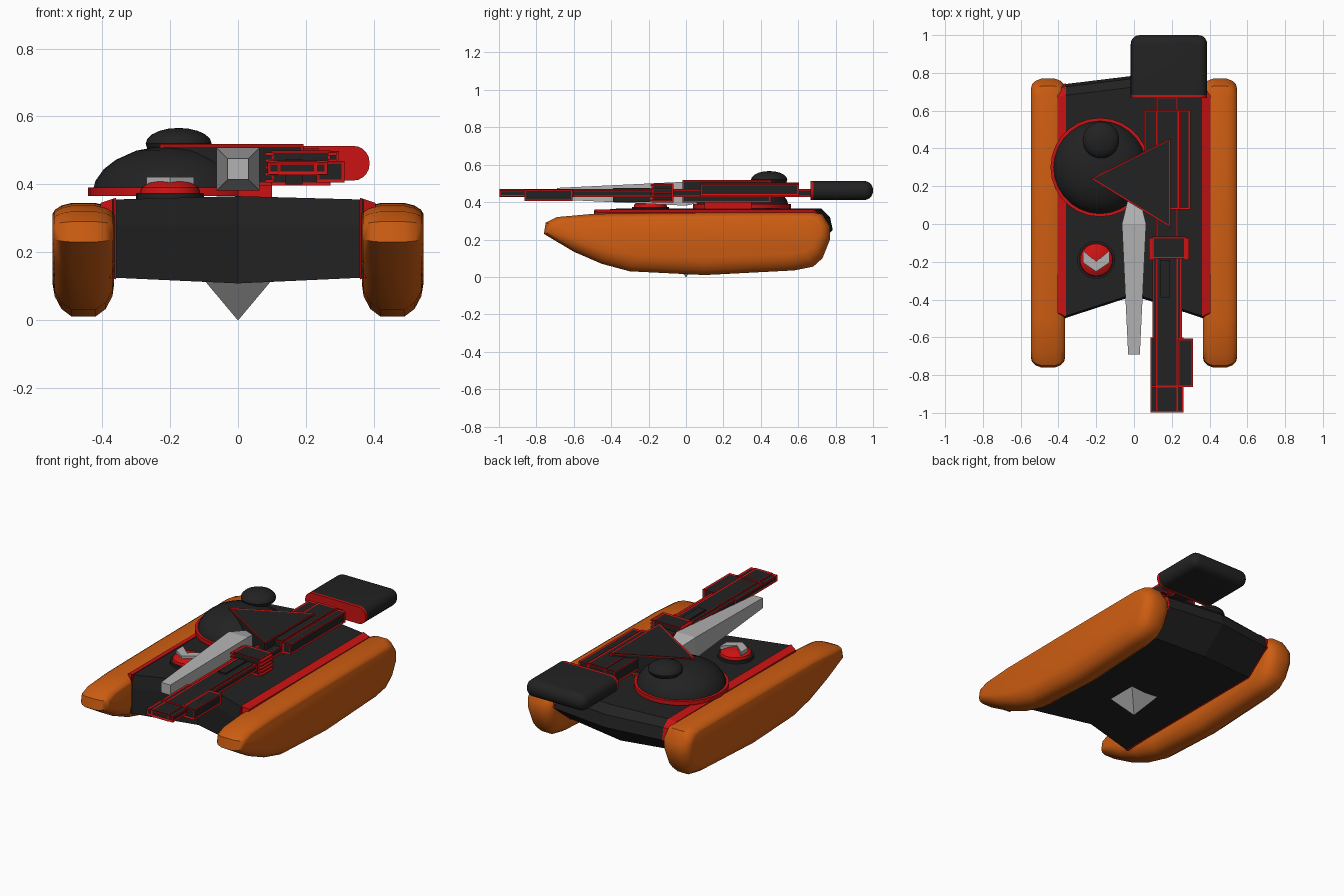
import bpy, bmesh, math
from mathutils import Vector

old = bpy.data.objects.get("Cube")
if old:
    bpy.data.objects.remove(old, do_unlink=True)


def material(name, rgb):
    m = bpy.data.materials.new(name)
    m.use_nodes = True
    m.diffuse_color = (*rgb, 1)
    node = next(n for n in m.node_tree.nodes if n.type == 'BSDF_PRINCIPLED')
    node.inputs["Base Color"].default_value = (*rgb, 1)
    return m


BLACK = material("charcoal black", (0.016, 0.016, 0.016))
RED = material("trim red", (0.6, 0.006, 0.006))
ORANGE = material("track orange", (0.62, 0.11, 0.006))
GREY = material("light grey", (0.45, 0.45, 0.45))


def finish(name, bm, mats, smooth=None):
    bmesh.ops.remove_doubles(bm, verts=bm.verts, dist=0.0001)
    bmesh.ops.recalc_face_normals(bm, faces=bm.faces)
    mesh = bpy.data.meshes.new(name)
    bm.to_mesh(mesh)
    bm.free()
    ob = bpy.data.objects.new(name, mesh)
    bpy.context.collection.objects.link(ob)
    for m in mats:
        mesh.materials.append(m)
    if smooth:
        bpy.ops.object.select_all(action='DESELECT')
        ob.select_set(True)
        bpy.context.view_layer.objects.active = ob
        bpy.ops.object.shade_smooth_by_angle(angle=math.radians(smooth))
    return ob


def loft(name, rings, mat, smooth=None):
    """Skin a row of equal point rings and cap both ends."""
    bm = bmesh.new()
    rows = [[bm.verts.new(p) for p in ring] for ring in rings]
    n = len(rows[0])
    for a, b in zip(rows, rows[1:]):
        for i in range(n):
            j = (i + 1) % n
            bm.faces.new((a[i], a[j], b[j], b[i]))
    bm.faces.new(rows[0])
    bm.faces.new(rows[-1])
    return finish(name, bm, [mat], smooth)


def prism(name, outline, z0, z1, mat):
    return loft(name, [[(x, y, z) for x, y in outline] for z in (z0, z1)], mat)


def rect(x0, x1, y0, y1):
    return [(x0, y0), (x1, y0), (x1, y1), (x0, y1)]


def trimmed(name, outline, z0, z1, width=0.011):
    """Black prism with thin red bars along its edges."""
    prism(name, outline, z0, z1, BLACK)
    trim = prism(name + "_trim", outline, z0, z1, RED)
    wire = trim.modifiers.new("edges", 'WIREFRAME')
    wire.thickness = width
    wire.offset = 0


def lathe(name, cx, cy, profile, mat, smooth=35, n=28):
    rings = [[(cx + max(r, 0.0005) * math.cos(math.tau * i / n),
               cy + max(r, 0.0005) * math.sin(math.tau * i / n), z)
              for i in range(n)] for r, z in profile]
    return loft(name, rings, mat, smooth)


# Tracks: side outline lofted across the width with shrunken ends
TRACK = [(-.76, .23), (-.75, .29), (-.69, .32), (-.5, .337), (0, .343),
         (.68, .345), (.73, .335), (.77, .27), (.77, .2), (.73, .1), (.68, .055),
         (.58, .035), (.1, .01), (-.3, .03), (-.45, .07), (-.6, .135)]
SECTIONS = [(.365, .93, .62), (.37, .96, .76), (.39, .985, .91), (.42, 1, 1),
            (.49, 1, 1), (.52, .985, .91), (.54, .96, .76), (.546, .93, .62)]
for side, label in ((1, "left"), (-1, "right")):
    loft(label + "_track",
         [[(side * x, y * sy, .26 + (z - .26) * sz) for y, z in TRACK]
          for x, sy, sz in SECTIONS], ORANGE, 40)


# Hull: notched front, sloping tail, with red flank plates
def hull_ring(x, front, back, top, bottom):
    pts = [(front + .01, top), (front, .28), (front, bottom), (back - .16, bottom),
           (back, .25), (back - .015, .32), (back - .06, top)]
    return [(x, y, z) for y, z in pts]


loft("hull", [hull_ring(-.37, -.5, .74, .355, .125),
              hull_ring(0, -.38, .785, .365, .108),
              hull_ring(.37, -.5, .74, .355, .125)], BLACK)
for side, label in ((1, "left"), (-1, "right")):
    loft(label + "_flank", [hull_ring(side * .36, -.5, .745, .36, .12),
                            hull_ring(side * .405, -.48, .73, .345, .135)], RED)

# Belly point
loft("belly_point", [[(x, y, .112) for x, y in rect(-.095, .095, -.095, .095)],
                     [(x, y, 0) for x, y in rect(-.001, .001, -.001, .001)]], GREY)

# Turret
lathe("turret_ring", -.18, .3, [(.262, .365), (.262, .39)], RED)
lathe("turret_dome", -.18, .3, [(.248, .38), (.24, .41), (.215, .445), (.18, .472),
                                (.12, .499), (.06, .51), (0, .512)], BLACK)
lathe("cupola", -.175, .445,
      [(.097 * math.cos(a), .52 + .046 * math.sin(a))
       for a in (math.pi * (i / 10 - .5) for i in range(11))], BLACK)
trimmed("turret_wedge", [(-.225, .24), (.19, -.015), (.19, .45)], .40, .516)

# Front hatch with chevron
lathe("hatch_base", -.2, -.19, [(.1, .345), (.1, .375)], BLACK)
lathe("hatch_dome", -.2, -.19, [(.09, .37), (.085, .39), (.065, .404),
                                (.035, .413), (0, .416)], RED)
half = [(0, -.2), (.07, -.14), (.07, -.205), (0, -.252)]
for side, label in ((1, "left"), (-1, "right")):
    prism(label + "_chevron", [(-.2 + side * x, y) for x, y in half], .40, .422, GREY)

# Grey cannon: tapering square spike
loft("main_cannon", [[(x, y, .445 + z) for x, z in rect(-r, r, -r, r)]
                     for y, r in ((-.69, .031), (0, .064), (.12, .035))], GREY)

# Long side gun
trimmed("gun_barrel", rect(.09, .26, -.995, -.605), .432, .462)
trimmed("gun_barrel_core", rect(.12, .23, -.995, .67), .43, .466)
trimmed("gun_shroud", rect(.1, .25, -.605, -.18), .43, .461)
trimmed("gun_magazine", rect(.235, .31, -.86, -.61), .408, .465)
prism("gun_band", rect(.09, .262, -.866, -.854), .428, .47, RED)
prism("gun_rail", rect(.14, .19, -.39, -.19), .40, .475, BLACK)
trimmed("gun_receiver", rect(.055, .245, .08, .6), .43, .497)
trimmed("receiver_spine", rect(.12, .235, .08, .6), .44, .502)
trimmed("receiver_side", rect(.245, .295, .08, .6), .438, .495)
prism("receiver_mount", rect(.0, .1, .1, .35), .36, .44, RED)

# Ribbed gun collar
trimmed("gun_collar", rect(.1, .27, -.18, -.07), .4, .497)
for i in range(5):
    z = .405 + i * .02
    for label, x in (("outer", .265), ("inner", .08)):
        prism(f"collar_rib_{label}_{i}", rect(x, x + .025, -.19, -.075), z, z + .009, RED)

# Rear block: rounded black casing with a red front lip
bm = bmesh.new()
bmesh.ops.create_cube(bm, size=1)
for v in bm.verts:
    v.co = Vector((.185 + v.co.x * .405, .833 + v.co.y * .334, .462 + v.co.z * .102))
edges = [e for e in bm.edges if max(v.co.y for v in e.verts) > .9]
bmesh.ops.bevel(bm, geom=edges, offset=.048, segments=5, profile=.5, affect='EDGES')
bmesh.ops.bisect_plane(bm, geom=bm.verts[:] + bm.edges[:] + bm.faces[:],
                       plane_co=(0, .682, 0), plane_no=(0, 1, 0))
for f in bm.faces:
    f.material_index = int(f.calc_center_median().y < .682)
finish("rear_block", bm, [BLACK, RED], 40)
